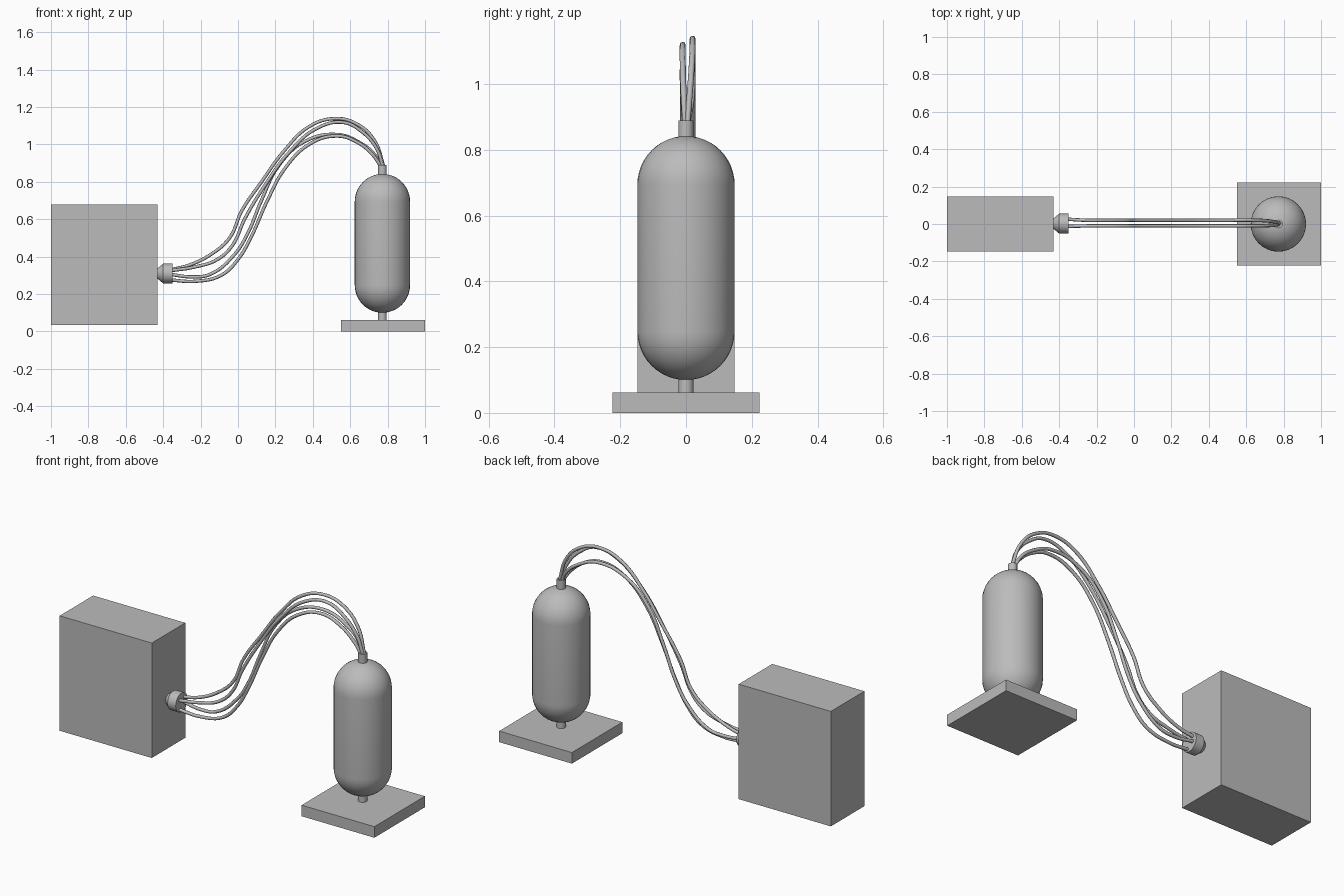
import bpy, bmesh, math
from mathutils import Matrix

if "Cube" in bpy.data.objects:
    bpy.data.objects.remove(bpy.data.objects["Cube"])

grey = bpy.data.materials.new("plain grey")
grey.diffuse_color = (0.5, 0.5, 0.5, 1)
grey.use_nodes = True
grey.node_tree.nodes["Principled BSDF"].inputs["Base Color"].default_value = grey.diffuse_color


def finish(bm, name, smooth=True):
    bmesh.ops.recalc_face_normals(bm, faces=bm.faces)
    me = bpy.data.meshes.new(name)
    bm.to_mesh(me)
    bm.free()
    me.materials.append(grey)
    ob = bpy.data.objects.new(name, me)
    bpy.context.collection.objects.link(ob)
    if smooth:
        bpy.ops.object.select_all(action='DESELECT')
        ob.select_set(True)
        bpy.context.view_layer.objects.active = ob
        bpy.ops.object.shade_smooth_by_angle(angle=math.radians(35))
    return ob


def box(name, lo, hi):
    bm = bmesh.new()
    bmesh.ops.create_cube(bm, size=1)
    for v in bm.verts:
        v.co = [l if c < 0 else h for c, l, h in zip(v.co, lo, hi)]
    return finish(bm, name, False)


def lathe(name, profile, loc, along_x=False, n=32):
    """Spin (radius, height) points round z, or round x."""
    bm = bmesh.new()
    vs = [bm.verts.new((r, 0, h)) for r, h in profile]
    es = [bm.edges.new(p) for p in zip(vs, vs[1:])]
    bmesh.ops.spin(bm, geom=vs + es, cent=(0, 0, 0), axis=(0, 0, 1),
                   angle=2 * math.pi, steps=n)
    bmesh.ops.remove_doubles(bm, verts=bm.verts, dist=1e-4)
    m = Matrix.Rotation(math.pi / 2, 4, 'Y') if along_x else Matrix()
    bm.transform(Matrix.Translation(loc) @ m)
    return finish(bm, name)


# cabinet and tank base
box("cabinet", (-1, -0.148, 0.035), (-0.43, 0.148, 0.678))
box("tank_base", (0.55, -0.223, 0), (1, 0.223, 0.062))

# capsule tank: two hemispheres joined by a straight wall
R = 0.148
arc = [(R * math.sin(a), R * math.cos(a)) for a in (i * math.pi / 24 for i in range(13))]
tank = [(r, 0.694 + h) for r, h in arc] + [(r, 0.248 - h) for r, h in reversed(arc)]
lathe("tank", tank, (0.772, 0, 0))

# foot and neck stubs
for name, z0, z1 in (("tank_foot", 0.05, 0.115), ("tank_neck", 0.83, 0.89)):
    lathe(name, [(0, z0), (0.023, z0), (0.023, z1), (0, z1)], (0.772, 0, 0), n=20)

# cabinet connector, flared towards the cables
lathe("connector", [(0, 0), (0.028, 0), (0.053, 0.03), (0.053, 0.08), (0, 0.08)],
      (-0.43, 0.002, 0.31), True)

# cables: side offset, then (x, z) points from connector to neck
cables = [
    (0.02, [(-.36, .33), (-.26, .355), (-.14, .415), (-.045, .5), (.02, .645), (.126, .8),
            (.25, .97), (.38, 1.095), (.516, 1.138), (.634, 1.11), (.73, 1.02), (.78, .88)]),
    (-0.01, [(-.36, .325), (-.23, .345), (-.11, .385), (-.03, .46), (.035, .6), (.14, .775),
             (.275, .96), (.42, 1.085), (.56, 1.118), (.66, 1.07), (.74, .98), (.775, .88)]),
    (0.02, [(-.36, .305), (-.25, .292), (-.15, .305), (-.02, .41), (.05, .52), (.125, .70),
            (.22, .89), (.355, 1.015), (.53, 1.053), (.65, 1.01), (.735, .94), (.765, .88)]),
    (-0.01, [(-.36, .275), (-.23, .268), (-.09, .30), (0, .385), (.07, .505), (.157, .70),
             (.25, .87), (.38, 1.0), (.53, 1.045), (.64, 1.01), (.72, .945), (.765, .88)]),
]
for i, (y, pts) in enumerate(cables):
    cu = bpy.data.curves.new(f"cable_{i + 1}", 'CURVE')
    cu.dimensions = '3D'
    cu.bevel_depth = 0.009
    cu.bevel_resolution = 2
    cu.resolution_u = 6
    cu.use_fill_caps = True
    cu.materials.append(grey)
    sp = cu.splines.new('BEZIER')
    sp.bezier_points.add(len(pts) - 1)
    for k, (p, (x, z)) in enumerate(zip(sp.bezier_points, pts)):
        side = y * (0.2 if k == len(pts) - 1 else 0.75 if k == len(pts) - 2 else 1)
        if k == 0:
            side = y * 1.3
        p.co = (x, side, z)
        p.handle_left_type = p.handle_right_type = 'AUTO'
    bpy.context.collection.objects.link(bpy.data.objects.new(f"cable_{i + 1}", cu))
